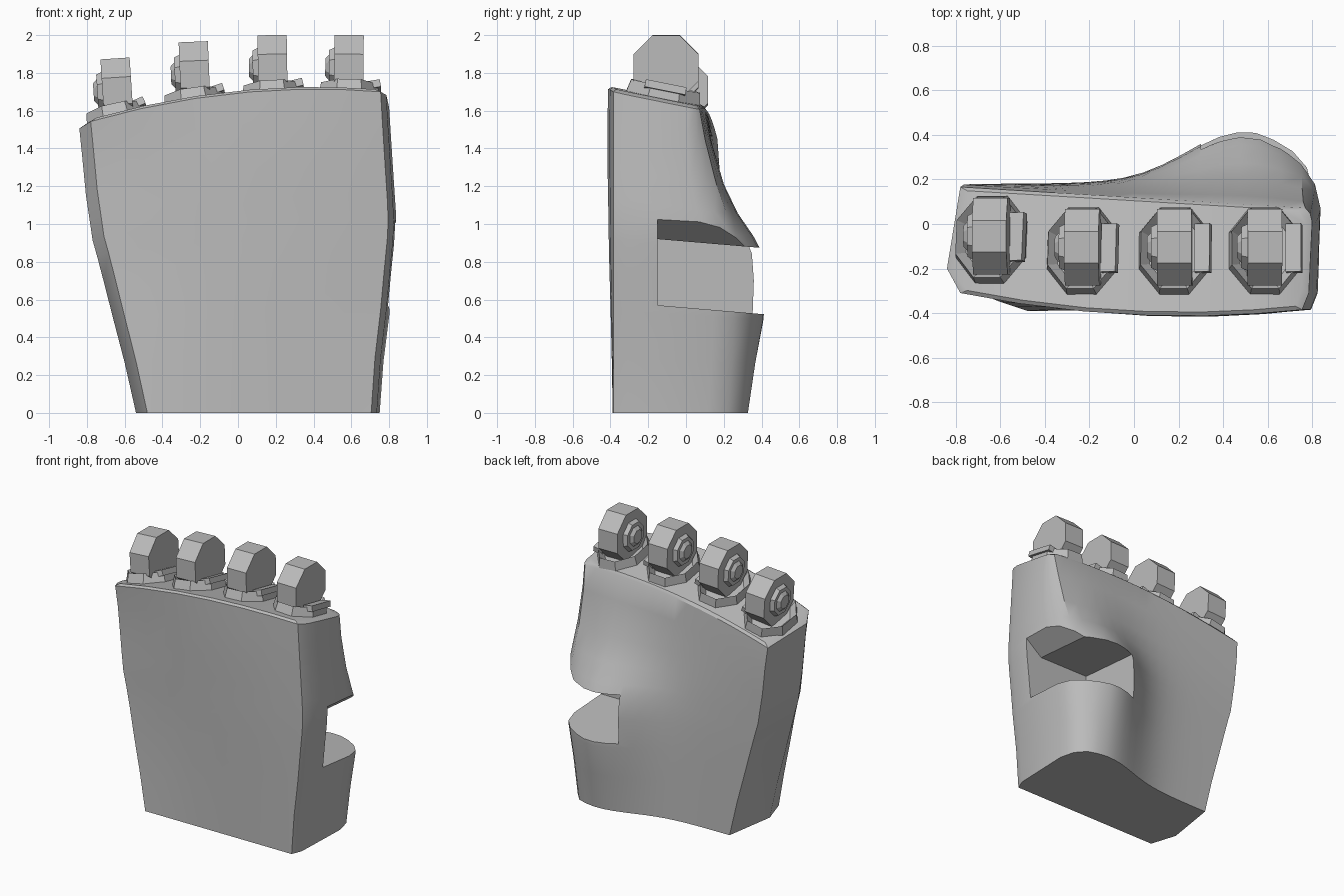
import bpy, bmesh, math
from mathutils import Matrix, Vector

cube = bpy.data.objects.get("Cube")
if cube:
    bpy.data.objects.remove(cube, do_unlink=True)

grey = bpy.data.materials.new("plain_grey")
grey.use_nodes = True
COLOR = (0.5, 0.5, 0.5, 1)
grey.diffuse_color = COLOR
grey.node_tree.nodes["Principled BSDF"].inputs["Base Color"].default_value = COLOR


def finish(name, bm):
    """Turn a bmesh into a named object."""
    bmesh.ops.recalc_face_normals(bm, faces=bm.faces)
    mesh = bpy.data.meshes.new(name)
    bm.to_mesh(mesh)
    bm.free()
    mesh.materials.append(grey)
    ob = bpy.data.objects.new(name, mesh)
    bpy.context.collection.objects.link(ob)
    return ob


def top_z(x, y):
    """Sloping, slightly arched top of the palm."""
    return 1.705 + 0.09 * x - 0.10 * x * x - 0.2 * (y + 0.39)


def outline(xl, xr, front_l, back_l, back_r, bulge, r):
    """Horizontal outline of the palm with the thumb mound on the back."""
    def back(x):
        t = (x - xl) / (xr - xl)
        width = 0.36 if x < 0.5 else 0.3
        mound = math.exp(-((x - 0.5) / width) ** 2)
        return back_l + (back_r - back_l) * t + bulge * mound

    x0, x1 = xl + 0.06, xr - 0.045
    bow = 3 * (front_l + 0.39)
    pts = [(xl, -0.2), (x0, front_l)]
    for t in (0.17, 0.36, 0.55, 0.72, 0.87):               # front face
        y = front_l + (-0.385 - front_l) * t - bow * t * (1 - t)
        pts.append((x0 + (x1 - x0) * t, y))
    pts += [(x1, -0.385), (xr - 0.015, -0.31)]
    end = back(xr - r)                                     # rounded back corner
    pts += [(xr, end - 2 * r), (xr - 0.3 * r, end - 0.8 * r)]
    steps = 16
    for i in range(steps + 1):                             # back face
        x = xr - r + (x0 - xr + r) * i / steps
        pts.append((x, back(x)))
    return pts


# Palm: height fraction, then the outline settings at that height
LEVELS = [
    (0.00, -0.54, 0.75, -0.39, 0.18, 0.19, 0.14, 0.09),
    (0.17, -0.60, 0.77, -0.37, 0.18, 0.19, 0.18, 0.09),
    (0.32, -0.66, 0.80, -0.35, 0.18, 0.19, 0.225, 0.09),
    (0.45, -0.71, 0.82, -0.33, 0.18, 0.19, 0.235, 0.09),
    (0.54, -0.745, 0.835, -0.32, 0.18, 0.18, 0.23, 0.09),
    (0.60, -0.77, 0.84, -0.315, 0.18, 0.17, 0.185, 0.09),
    (0.67, -0.785, 0.835, -0.31, 0.18, 0.16, 0.11, 0.08),
    (0.76, -0.805, 0.825, -0.30, 0.18, 0.13, 0.06, 0.07),
    (0.90, -0.825, 0.81, -0.30, 0.18, 0.09, 0.02, 0.05),
    (1.00, -0.84, 0.80, -0.31, 0.17, 0.07, 0.0, 0.03),
]
bm = bmesh.new()
rings = []
for frac, *shape in LEVELS:
    rings.append([bm.verts.new((x, y, frac * (top_z(x, y) - 0.015)))
                  for x, y in outline(*shape)])
cap = []
for v in rings[-1]:                                        # bevelled top rim
    x, y = v.co.x * 0.96, -0.12 + (v.co.y + 0.12) * 0.94
    cap.append(bm.verts.new((x, y, top_z(x, y))))
rings.append(cap)
for low, high in zip(rings, rings[1:]):
    n = len(low)
    for i in range(n):
        j = (i + 1) % n
        bm.faces.new((low[i], low[j], high[j], high[i]))
bm.faces.new(rings[0][::-1])
lid = bm.faces.new(cap)
bmesh.ops.triangulate(bm, faces=[lid])
palm = finish("palm", bm)

# Thumb socket: a notch whose ceiling flares up at the outer side
NOTCH = [(0.3, 0.57), (1.1, 0.57), (1.1, 1.24), (0.7, 0.92), (0.3, 0.92)]
bm = bmesh.new()
ends = []
for y in (-0.15, 0.7):
    drop = 0.085 * (y + 0.15)
    ends.append([bm.verts.new((x, y, z - drop)) for x, z in NOTCH])
bm.faces.new(ends[0])
bm.faces.new(ends[1])
for i in range(len(NOTCH)):
    j = (i + 1) % len(NOTCH)
    bm.faces.new((ends[0][i], ends[0][j], ends[1][j], ends[1][i]))
cutter = finish("notch_cutter", bm)
cutter.hide_render = True
mod = palm.modifiers.new("thumb_notch", "BOOLEAN")
mod.operation = "DIFFERENCE"
mod.solver = "EXACT"
mod.object = cutter
bpy.ops.object.select_all(action="DESELECT")
palm.select_set(True)
bpy.context.view_layer.objects.active = palm
bpy.ops.object.modifier_apply(modifier=mod.name)
bpy.data.objects.remove(cutter, do_unlink=True)
bpy.ops.object.shade_smooth_by_angle(angle=math.radians(32))


def prism(bm, radius1, radius2, depth, matrix):
    """Eight-sided prism or frustum with flats facing the axes."""
    bmesh.ops.create_cone(
        bm, cap_ends=True, segments=8, radius1=radius1, radius2=radius2,
        depth=depth, matrix=matrix @ Matrix.Rotation(math.pi / 8, 4, "Z"))


def knuckle(name, x, y, z):
    slope = 0.09 - 0.2 * x
    tilt = Matrix.Rotation(-slope, 4, "Y") @ Matrix.Rotation(-0.197, 4, "X")
    cy = y - 0.015
    seat = Matrix.Translation((x, cy, top_z(x, cy))) @ tilt
    # Hollow collar sitting on the top of the palm
    bm = bmesh.new()
    oval = Matrix.Diagonal((0.165, 0.205, 1, 1))
    prism(bm, 1.08, 0.98, 0.09, seat @ Matrix.Translation((0, 0, 0.018)) @ oval)
    bm.normal_update()
    up = (tilt @ Vector((0, 0, 1))).normalized()
    top = max(bm.faces, key=lambda f: f.normal.dot(up))
    bmesh.ops.inset_region(bm, faces=[top], thickness=0.04)
    bmesh.ops.translate(bm, verts=top.verts, vec=up * -0.05)
    finish(name + "_collar", bm)
    # Flared plate on the outer side of the collar
    bm = bmesh.new()
    plate = (seat @ Matrix.Translation((0.13, 0, 0.055))
             @ Matrix.Rotation(-0.2, 4, "Y") @ Matrix.Diagonal((0.07, 0.22, 0.04, 1)))
    bmesh.ops.create_cube(bm, size=1, matrix=plate)
    finish(name + "_collar_plate", bm)
    # Joint disc on a sideways axis
    turn = (Matrix.Translation((x, y, z)) @ Matrix.Rotation(-slope * 0.3, 4, "Y")
            @ Matrix.Rotation(-math.pi / 2, 4, "Y"))
    bm = bmesh.new()
    prism(bm, 0.186, 0.186, 0.155, turn)
    finish(name + "_disc", bm)
    # Stepped hub on the disc's inner side
    bm = bmesh.new()
    prism(bm, 0.115, 0.10, 0.03, turn @ Matrix.Translation((0, 0, 0.09)))
    prism(bm, 0.085, 0.05, 0.03, turn @ Matrix.Translation((0, 0, 0.11)))
    finish(name + "_hub", bm)


knuckle("index_knuckle", 0.587, -0.105, 1.828)
knuckle("middle_knuckle", 0.183, -0.105, 1.828)
knuckle("ring_knuckle", -0.23, -0.105, 1.793)
knuckle("little_knuckle", -0.64, -0.055, 1.705)
